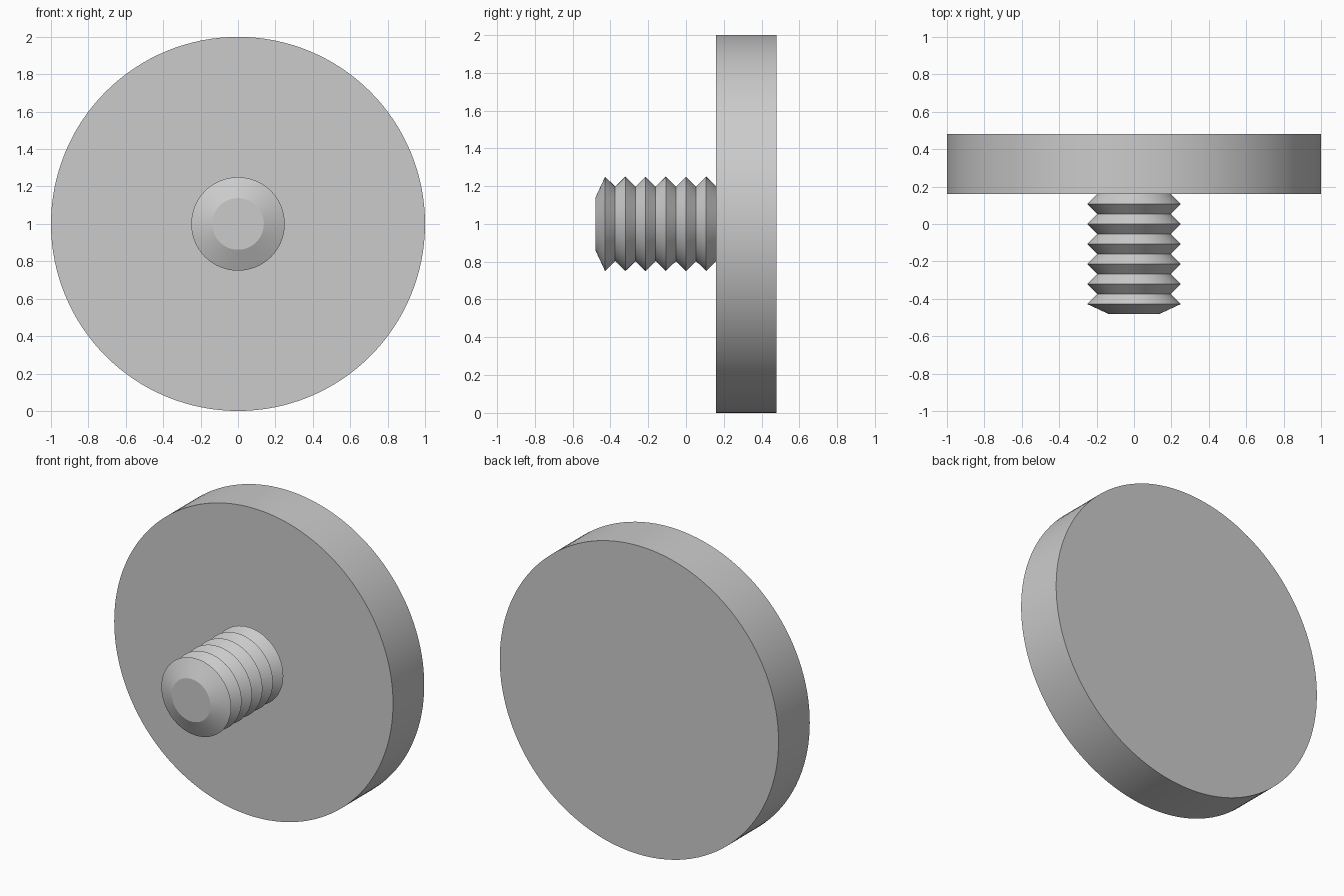
import bpy, bmesh
from math import sin, cos, tau, radians

if "Cube" in bpy.data.objects:
    bpy.data.objects.remove(bpy.data.objects["Cube"])

CENTRE_Z = 1.0


def lathe(name, profile, segments):
    """Revolve (y, radius) pairs around the y axis and cap both ends."""
    bm = bmesh.new()
    rings = [[bm.verts.new((r * cos(tau * i / segments), y,
                            r * sin(tau * i / segments)))
              for i in range(segments)] for y, r in profile]
    for a, b in zip(rings, rings[1:]):
        for i in range(segments):
            j = (i + 1) % segments
            bm.faces.new((a[i], a[j], b[j], b[i]))
    bm.faces.new(rings[0])
    bm.faces.new(rings[-1])
    bmesh.ops.recalc_face_normals(bm, faces=bm.faces)
    mesh = bpy.data.meshes.new(name)
    bm.to_mesh(mesh)
    bm.free()
    obj = bpy.data.objects.new(name, mesh)
    obj.location.z = CENTRE_Z
    bpy.context.collection.objects.link(obj)
    bpy.ops.object.select_all(action='DESELECT')
    obj.select_set(True)
    bpy.context.view_layer.objects.active = obj
    bpy.ops.object.shade_smooth_by_angle(angle=radians(20))
    return obj


# Large round head
lathe("disc_head", [(0.16, 1.0), (0.48, 1.0)], 128)

# Threaded stud: chamfered tip, then evenly spaced crests and roots
PITCH, CREST, ROOT = 0.107, 0.25, 0.197
stud = [(-0.48, 0.138)]
for k in range(-4, 2):
    stud += [(k * PITCH, CREST), ((k + 0.5) * PITCH, ROOT)]
stud.append((0.17, ROOT))
lathe("threaded_stud", stud, 64)
